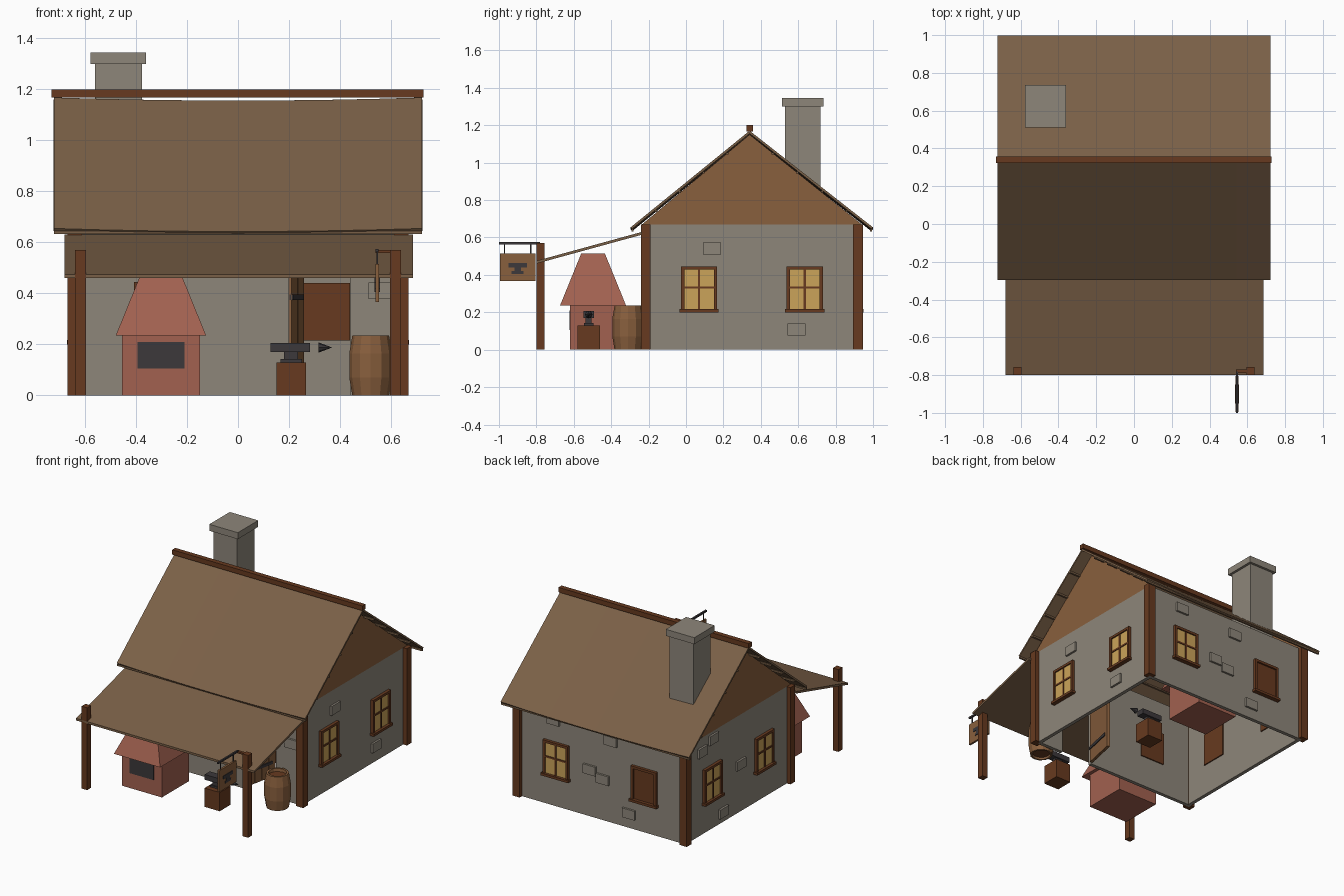
import bpy, bmesh, math
from mathutils import Matrix, Vector

if "Cube" in bpy.data.objects:
    bpy.data.objects.remove(bpy.data.objects["Cube"])


def material(name, *rgb):
    m = bpy.data.materials.new(name)
    m.use_nodes = True
    m.diffuse_color = (*rgb, 1)
    bsdf = m.node_tree.nodes["Principled BSDF"]
    bsdf.inputs["Base Color"].default_value = (*rgb, 1)
    bsdf.inputs["Roughness"].default_value = 0.9
    return m


STONE = material("wall stone", 0.27, 0.24, 0.195)
ROOF = material("roof brown", 0.195, 0.117, 0.063)
TIMBER = material("dark timber", 0.135, 0.042, 0.014)
WOOD = material("plank wood", 0.25, 0.115, 0.047)
BRICK = material("red brick", 0.36, 0.12, 0.08)
GLOW = material("window glow", 0.60, 0.37, 0.10)
IRON = material("dark iron", 0.045, 0.04, 0.043)


def finish(bm, name, mats):
    bmesh.ops.recalc_face_normals(bm, faces=bm.faces)
    mesh = bpy.data.meshes.new(name)
    bm.to_mesh(mesh)
    bm.free()
    for m in mats:
        mesh.materials.append(m)
    ob = bpy.data.objects.new(name, mesh)
    bpy.context.collection.objects.link(ob)
    return ob


def add_box(bm, lo, hi, frame=Matrix(), slot=0):
    lo, hi = Vector(lo), Vector(hi)
    mat = frame @ Matrix.Translation((lo + hi) / 2) @ Matrix.Diagonal((*(hi - lo), 1))
    verts = bmesh.ops.create_cube(bm, size=1, matrix=mat)["verts"]
    for f in {f for v in verts for f in v.link_faces}:
        f.material_index = slot


def box(name, mat, lo, hi, frame=Matrix()):
    bm = bmesh.new()
    add_box(bm, lo, hi, frame)
    return finish(bm, name, [mat])


def frustum(bm, r0, r1, z0, z1, sides, frame=Matrix(), turn=0):
    m = frame @ Matrix.Translation((0, 0, (z0 + z1) / 2)) @ Matrix.Rotation(turn, 4, "Z")
    bmesh.ops.create_cone(bm, cap_ends=True, segments=sides, radius1=r0, radius2=r1,
                          depth=z1 - z0, matrix=m)


def prism(name, mat, profile, x0, x1):
    """Extrude a (y, z) outline along x."""
    bm = bmesh.new()
    face = bm.faces.new([bm.verts.new((x0, y, z)) for y, z in profile])
    out = bmesh.ops.extrude_face_region(bm, geom=[face])["geom"]
    bmesh.ops.translate(bm, vec=(x1 - x0, 0, 0),
                        verts=[v for v in out if isinstance(v, bmesh.types.BMVert)])
    return finish(bm, name, [mat])


# House shell
HX, FRONT, BACK, TOP, T = 0.64, -0.215, 0.92, 0.67, 0.025
DOOR0, DOOR1, DOOR_H = 0.20, 0.44, 0.52
MID, PEAK = 0.34, 1.15
box("back_wall", STONE, (-HX, BACK - T, 0), (HX, BACK, TOP))
bm = bmesh.new()
add_box(bm, (-HX, FRONT, 0), (DOOR0, FRONT + T, TOP))
add_box(bm, (DOOR1, FRONT, 0), (HX, FRONT + T, TOP))
add_box(bm, (DOOR0, FRONT, DOOR_H), (DOOR1, FRONT + T, TOP))
finish(bm, "front_wall", [STONE])
for side, s in (("left", 1), ("right", -1)):
    a, b = sorted((s * HX, s * (HX - T)))
    box(side + "_wall", STONE, (a, FRONT, 0), (b, BACK, TOP))
    prism(side + "_gable", WOOD, [(FRONT - 0.02, TOP), (BACK + 0.02, TOP), (MID, PEAK)], a, b)
    for end, y in (("front", FRONT), ("back", BACK)):
        x = s * HX
        box(f"{side}_{end}_corner_post", TIMBER, (x - 0.028, y - 0.026, 0), (x + 0.028, y + 0.026, TOP))
    # Porch post
    x = s * 0.617
    box(side + "_porch_post", TIMBER, (x - 0.021, -0.80, 0), (x + 0.021, -0.757, 0.57))

# Wall frames: local x runs along the wall, local -y points outward
WALLS = {
    "left": Matrix.Translation((HX, 0, 0)) @ Matrix.Rotation(math.pi / 2, 4, "Z"),
    "right": Matrix.Translation((-HX, 0, 0)) @ Matrix.Rotation(-math.pi / 2, 4, "Z"),
    "back": Matrix.Translation((0, BACK, 0)) @ Matrix.Rotation(math.pi, 4, "Z"),
    "front": Matrix.Translation((0, FRONT, 0)),
}
FLIP = {"left": 1, "right": -1, "back": -1, "front": 1}


def window(wall, pos, shuttered=False):
    fr = WALLS[wall] @ Matrix.Translation((FLIP[wall] * pos, 0, 0))
    bm = bmesh.new()
    add_box(bm, (-0.093, -0.008, 0.215), (0.093, T + 0.008, 0.44), fr)
    for s in (-1, 1):
        add_box(bm, (s * 0.088 - 0.009, -0.02, 0.215), (s * 0.088 + 0.009, 0, 0.445), fr)
    add_box(bm, (-0.097, -0.02, 0.428), (0.097, 0, 0.445), fr)
    add_box(bm, (-0.105, -0.03, 0.2), (0.105, 0, 0.217), fr)
    if not shuttered:
        add_box(bm, (-0.079, -0.011, 0.217), (0.079, -0.006, 0.428), fr, 1)
        add_box(bm, (-0.006, -0.016, 0.217), (0.006, 0, 0.428), fr)
        add_box(bm, (-0.079, -0.016, 0.326), (0.079, 0, 0.338), fr)
    finish(bm, wall + "_window", [TIMBER, GLOW])


for wall in ("left", "right"):
    window(wall, 0.07)
    window(wall, 0.635)
window("back", 0.345)
window("back", -0.33, True)
window("front", -0.31)

# Raised stones in the walls
STONES = {
    "left": [(0.14, 0.54), (0.59, 0.108)],
    "right": [(0.74, 0.575), (0.62, 0.62), (0.32, 0.33), (0.51, 0.07)],
    "back": [(0.37, 0.595), (-0.07, 0.565), (0.09, 0.325), (-0.01, 0.285), (-0.21, 0.10)],
    "front": [(0.56, 0.41)],
}
for wall, spots in STONES.items():
    bm = bmesh.new()
    for p, z in spots:
        p *= FLIP[wall]
        add_box(bm, (p - 0.048, -0.014, z - 0.032), (p + 0.048, 0.004, z + 0.032), WALLS[wall])
    finish(bm, wall + "_wall_stones", [STONE])

# Open door, swung into the room
hinge = Matrix.Translation((DOOR0, FRONT + T, 0)) @ Matrix.Rotation(math.radians(78), 4, "Z")
bm = bmesh.new()
for i in range(4):
    add_box(bm, (i * 0.06, -0.01, 0.01), (i * 0.06 + 0.057, 0.01, 0.5), hinge)
for z in (0.1, 0.375):
    add_box(bm, (0, -0.016, z), (0.21, 0.016, z + 0.02), hinge, 1)
finish(bm, "open_door", [WOOD, IRON])

# Main roof: two gently sagging slopes
EAVE, RIDGE, RX = 0.65, 1.163, 0.722


def slope(name, y_eave):
    bm = bmesh.new()
    rows = []
    for i in range(9):
        x = -RX + 2 * RX * i / 8
        sag = 0.012 * (1 - (x / RX) ** 2)
        rows.append([bm.verts.new((x, y_eave + (MID - y_eave) * t,
                                   EAVE + (RIDGE - EAVE) * t - sag)) for t in (0, 1)])
    for a, b in zip(rows, rows[1:]):
        bm.faces.new((a[0], b[0], b[1], a[1]))
    ob = finish(bm, name, [ROOF])
    mod = ob.modifiers.new("thickness", "SOLIDIFY")
    mod.thickness, mod.offset = 0.012, 0
    # Battens under the slope
    bm = bmesh.new()
    for k in range(5):
        t = k / 5 + 0.01
        y, z = y_eave + (MID - y_eave) * t, EAVE + (RIDGE - EAVE) * t - 0.014
        add_box(bm, (-RX, y - 0.006, z - 0.008), (RX, y + 0.006, z + 0.004))
    finish(bm, name + "_battens", [ROOF])


slope("front_roof", -0.292)
slope("back_roof", 0.995)
box("ridge_beam", TIMBER, (-0.73, MID - 0.017, 1.167), (0.727, MID + 0.017, 1.2))

# Porch roof
prism("porch_roof", ROOF, [(-0.80, 0.46), (-0.80, 0.475), (-0.235, 0.63), (-0.235, 0.615)], -0.68, 0.685)

# Chimney
bm = bmesh.new()
add_box(bm, (-0.56, 0.53, 0.82), (-0.377, 0.718, 1.302))
add_box(bm, (-0.578, 0.512, 1.3), (-0.36, 0.735, 1.345))
finish(bm, "chimney", [STONE])


# Forge with a tapered hood
def forge(name, x, y):
    at = Matrix.Translation((x, y, 0))
    bm = bmesh.new()
    add_box(bm, (-0.153, -0.148, 0), (0.153, 0.148, 0.235), at)
    q = math.sqrt(2)
    frustum(bm, 0.177 * q, 0.063 * q, 0.235, 0.515, 4, at @ Matrix.Translation((0, -0.025, 0)), math.pi / 4)
    add_box(bm, (-0.092, -0.152, 0.105), (0.092, -0.14, 0.21), at, 1)
    finish(bm, name, [BRICK, IRON])


forge("porch_forge", -0.302, -0.472)
forge("indoor_forge", 0.03, 0.72)


# Anvil on a block
def anvil(name, x, y):
    at = Matrix.Translation((x, y, 0))
    box(name + "_block", TIMBER, (-0.058, -0.06, 0), (0.058, 0.06, 0.13), at)
    bm = bmesh.new()
    add_box(bm, (-0.042, -0.025, 0.13), (0.042, 0.025, 0.142), at)
    add_box(bm, (-0.028, -0.016, 0.14), (0.028, 0.016, 0.172), at)
    add_box(bm, (-0.08, -0.028, 0.17), (0.075, 0.028, 0.206), at)
    horn = at @ Matrix.Translation((0.108, 0, 0.188)) @ Matrix.Rotation(math.pi / 2, 4, "Y")
    frustum(bm, 0.02, 0.001, 0, 0.05, 8, horn)
    finish(bm, name, [IRON])


anvil("porch_anvil", 0.208, -0.52)
anvil("indoor_anvil", 0.10, 0.27)

# Barrel with a recessed lid at both ends
bm = bmesh.new()
SIDES = 12
rings = []
for r, z in ((0.055, 0.012), (0.06, 0), (0.072, 0), (0.084, 0.07), (0.084, 0.165),
             (0.072, 0.235), (0.058, 0.235), (0.055, 0.215)):
    rings.append([bm.verts.new((0.52 + r * math.cos(i * math.tau / SIDES),
                                -0.31 + r * math.sin(i * math.tau / SIDES), z)) for i in range(SIDES)])
for a, b in zip(rings, rings[1:]):
    for i in range(SIDES):
        j = (i + 1) % SIDES
        bm.faces.new((a[i], a[j], b[j], b[i]))
for ring in (rings[0], rings[-1]):
    bm.faces.new(ring).material_index = 1
finish(bm, "barrel", [WOOD, TIMBER])

# Hanging sign with an anvil plate on each face
SX = 0.545
box("sign_board", WOOD, (SX - 0.007, -0.995, 0.367), (SX + 0.007, -0.805, 0.515))
bm = bmesh.new()
add_box(bm, (SX - 0.006, -1.0, 0.563), (SX + 0.006, -0.78, 0.575))
for y in (-0.97, -0.83):
    add_box(bm, (SX - 0.003, y - 0.003, 0.51), (SX + 0.003, y + 0.003, 0.565))
finish(bm, "sign_bracket", [IRON])
bm = bmesh.new()
for half, z0, z1 in ((0.05, 0.44, 0.463), (0.018, 0.42, 0.44), (0.032, 0.405, 0.42)):
    add_box(bm, (SX - 0.011, -0.9 - half, z0), (SX + 0.011, -0.9 + half, z1))
finish(bm, "sign_plate", [IRON])
box("sign_arm", TIMBER, (SX - 0.006, -0.79, 0.558), (0.6, -0.77, 0.57))
